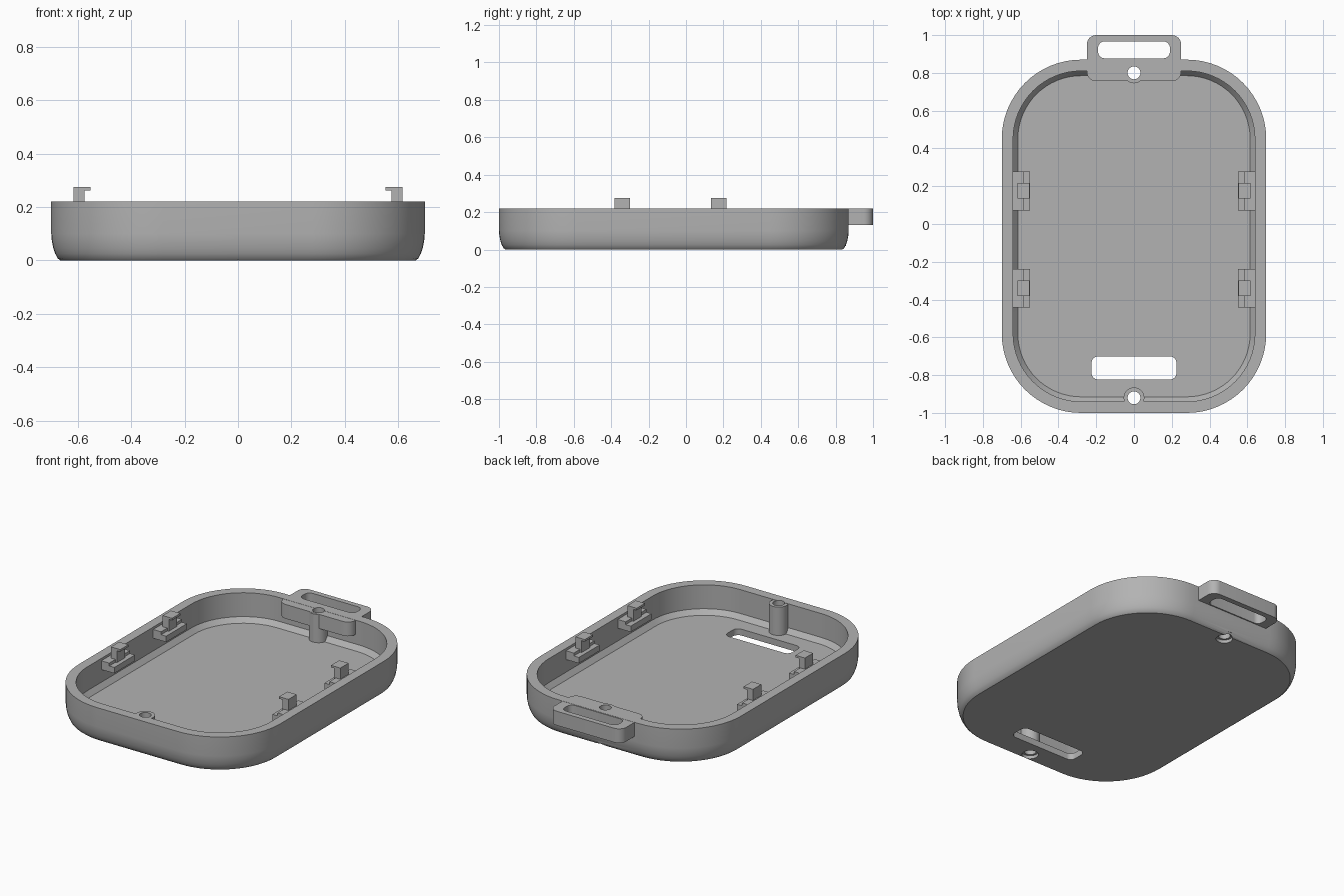
import bpy, bmesh, math

if "Cube" in bpy.data.objects:
    bpy.data.objects.remove(bpy.data.objects["Cube"])

grey = bpy.data.materials.new("light grey plastic")
grey.diffuse_color = (0.45, 0.45, 0.45, 1)
grey.use_nodes = True
grey.node_tree.nodes["Principled BSDF"].inputs["Base Color"].default_value = grey.diffuse_color


def rounded_rect(cx, cy, hx, hy, r, n=8):
    """Outline points of a rounded rectangle, counter-clockwise."""
    pts = []
    for k, (sx, sy) in enumerate([(1, 1), (-1, 1), (-1, -1), (1, -1)]):
        for i in range(n + 1):
            a = math.pi / 2 * (k + i / n)
            pts.append((cx + sx * (hx - r) + r * math.cos(a),
                        cy + sy * (hy - r) + r * math.sin(a)))
    return pts


def loft(name, rings):
    """Closed solid through a stack of equal-length rings, capped at both ends."""
    bm = bmesh.new()
    loops = [[bm.verts.new(p) for p in ring] for ring in rings]
    for a, b in zip(loops, loops[1:]):
        for i in range(len(a)):
            j = (i + 1) % len(a)
            bm.faces.new((a[i], a[j], b[j], b[i]))
    bm.faces.new(loops[0][::-1])
    bm.faces.new(loops[-1])
    bmesh.ops.recalc_face_normals(bm, faces=bm.faces)
    me = bpy.data.meshes.new(name)
    bm.to_mesh(me)
    bm.free()
    me.materials.append(grey)
    ob = bpy.data.objects.new(name, me)
    bpy.context.collection.objects.link(ob)
    return ob


def prism(name, outline, z0, z1):
    return loft(name, [[(x, y, z) for x, y in outline] for z in (z0, z1)])


def cylinder(name, y, r, z0, z1):
    return prism(name, rounded_rect(0, y, r, r, r * 0.999), z0, z1)


def combine(target, other, operation):
    mod = target.modifiers.new(operation, 'BOOLEAN')
    mod.operation, mod.object, mod.solver = operation, other, 'EXACT'
    bpy.context.view_layer.objects.active = target
    bpy.ops.object.modifier_apply(modifier=mod.name)
    bpy.data.objects.remove(other)


# Tray shell: (inset, height) up the outside, over the rim, down to the floor
section = [(0.034, 0.0), (0.024, 0.008), (0.015, 0.025), (0.008, 0.045), (0.002, 0.075),
           (0, 0.1), (0, 0.22), (0.06, 0.22), (0.06, 0.07), (0.085, 0.04)]
shell = loft("tray_shell", [
    [(x, y, z) for x, y in rounded_rect(0, -0.065, 0.70 - d, 0.935 - d, 0.42 - d, 16)]
    for d, z in section])

# Strap tab and two screw posts joined to the shell
combine(shell, prism("strap_tab", rounded_rect(0, 0.878, 0.25, 0.122, 0.05), 0.13, 0.219), 'UNION')
for y in (0.80, -0.92):
    combine(shell, cylinder("screw_post", y, 0.055, 0.02, 0.218), 'UNION')

# Screw holes with counterbores underneath, then the two strap slots
for y in (0.80, -0.92):
    combine(shell, cylinder("screw_hole", y, 0.034, -0.1, 0.4), 'DIFFERENCE')
    combine(shell, cylinder("counterbore", y, 0.047, -0.1, 0.02), 'DIFFERENCE')
combine(shell, prism("tab_slot", rounded_rect(0, 0.922, 0.19, 0.045, 0.035), 0, 0.4), 'DIFFERENCE')
combine(shell, prism("floor_slot", rounded_rect(0, -0.762, 0.225, 0.061, 0.035), -0.1, 0.15), 'DIFFERENCE')

bpy.ops.object.select_all(action='DESELECT')
shell.select_set(True)
bpy.context.view_layer.objects.active = shell
bpy.ops.object.shade_smooth_by_angle(angle=math.radians(30))

# Snap clips: stepped shelf on the wall plus a hooked stem, (x, z) profiles
shelf = [(0.65, 0.15), (0.55, 0.15), (0.55, 0.187), (0.585, 0.187), (0.585, 0.205), (0.65, 0.205)]
hook = [(0.617, 0.16), (0.575, 0.16), (0.575, 0.262), (0.552, 0.262), (0.552, 0.275), (0.617, 0.275)]
for side, s in (("left", -1), ("right", 1)):
    for place, y in (("back", 0.175), ("front", -0.34)):
        for part, profile, half in (("shelf", shelf, 0.103), ("hook", hook, 0.041)):
            loft(f"{side}_{place}_clip_{part}",
                 [[(s * x, y + e, z) for x, z in profile] for e in (-half, half)])
